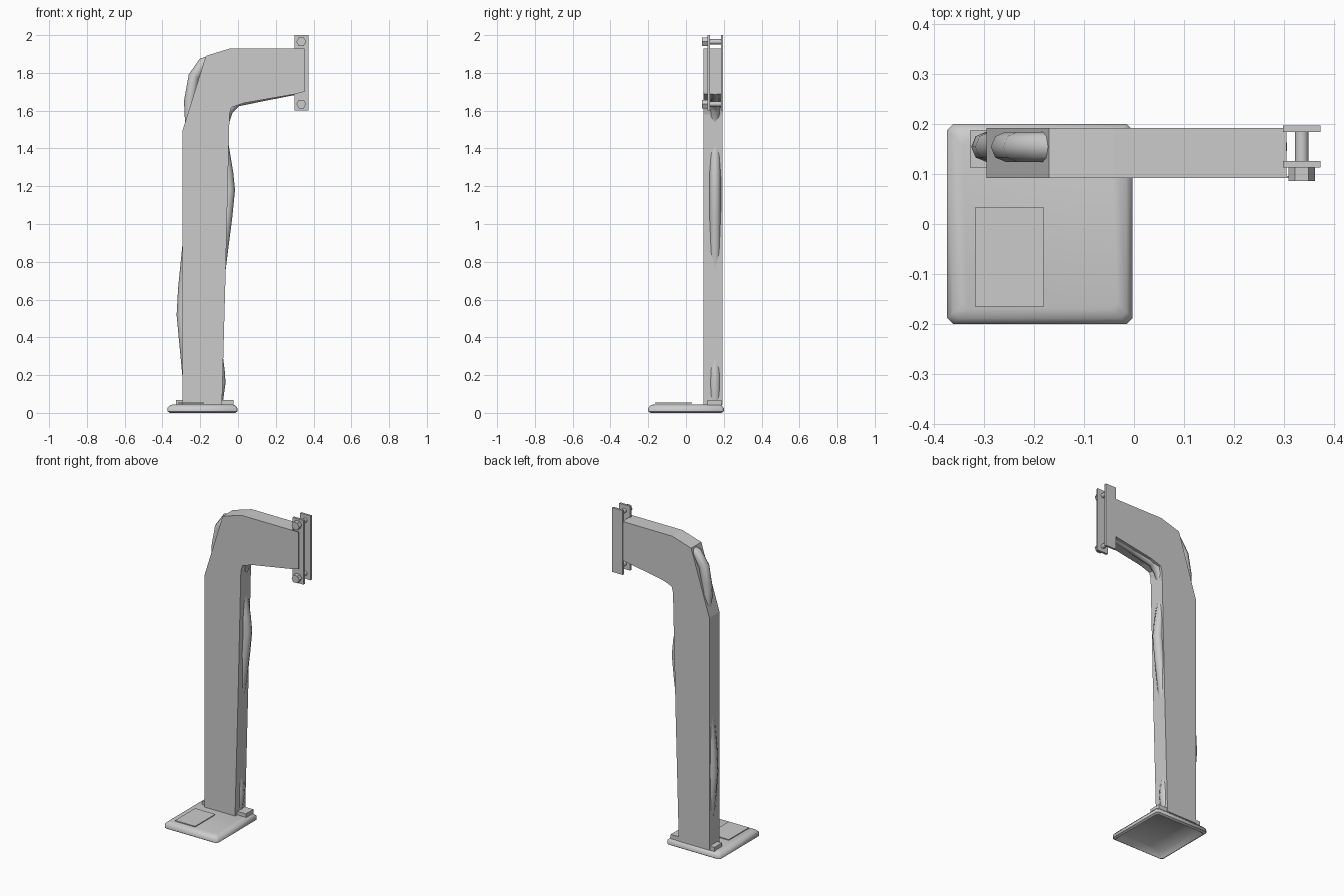
import bpy, bmesh, math
from mathutils import Matrix, Vector

cube = bpy.data.objects.get("Cube")
if cube:
    bpy.data.objects.remove(cube, do_unlink=True)

grey = bpy.data.materials.new("plain grey")
grey.use_nodes = True
grey.diffuse_color = (0.6, 0.6, 0.6, 1)
grey.node_tree.nodes["Principled BSDF"].inputs["Base Color"].default_value = (0.6, 0.6, 0.6, 1)


def add_object(name, mesh, smooth=False):
    ob = bpy.data.objects.new(name, mesh)
    bpy.context.collection.objects.link(ob)
    mesh.materials.clear()
    mesh.materials.append(grey)
    if smooth:
        bpy.ops.object.select_all(action='DESELECT')
        ob.select_set(True)
        bpy.context.view_layer.objects.active = ob
        bpy.ops.object.shade_smooth_by_angle(angle=math.radians(50))
    return ob


def finish(name, bm, smooth=False):
    bmesh.ops.recalc_face_normals(bm, faces=bm.faces)
    mesh = bpy.data.meshes.new(name)
    bm.to_mesh(mesh)
    bm.free()
    return add_object(name, mesh, smooth)


def box(name, x, y, z):
    bm = bmesh.new()
    size = Matrix.Diagonal((x[1] - x[0], y[1] - y[0], z[1] - z[0], 1))
    centre = Vector((sum(x) / 2, sum(y) / 2, sum(z) / 2))
    bmesh.ops.create_cube(bm, size=1, matrix=Matrix.Translation(centre) @ size)
    return finish(name, bm)


def extrude_profile(name, points, y0, y1):
    bm = bmesh.new()
    face = bm.faces.new([bm.verts.new((x, y0, z)) for x, z in points])
    result = bmesh.ops.extrude_face_region(bm, geom=[face])
    verts = [v for v in result["geom"] if isinstance(v, bmesh.types.BMVert)]
    bmesh.ops.translate(bm, verts=verts, vec=(0, y1 - y0, 0))
    return finish(name, bm)


def rod(name, x, z, y0, y1, radius, sides):
    bm = bmesh.new()
    place = (Matrix.Translation((x, (y0 + y1) / 2, z))
             @ Matrix.Rotation(math.pi / 2, 4, 'X')
             @ Matrix.Rotation(math.pi / 2, 4, 'Z'))
    bmesh.ops.create_cone(bm, cap_ends=True, segments=sides, radius1=radius,
                          radius2=radius, depth=y1 - y0, matrix=place)
    return finish(name, bm, sides > 6)


def hose(name, points, radius=0.03):
    curve = bpy.data.curves.new(name, 'CURVE')
    curve.dimensions = '3D'
    curve.bevel_depth = radius
    curve.bevel_resolution = 2
    curve.use_fill_caps = True
    spline = curve.splines.new('POLY')
    spline.points.add(len(points) - 1)
    for p, (x, z) in zip(spline.points, points):
        p.co = (x, 0.154, z, 1)
    temp = bpy.data.objects.new(name + " path", curve)
    bpy.context.collection.objects.link(temp)
    bpy.context.view_layer.update()
    deps = bpy.context.evaluated_depsgraph_get()
    mesh = bpy.data.meshes.new_from_object(temp.evaluated_get(deps))
    bpy.data.objects.remove(temp, do_unlink=True)
    return add_object(name, mesh, True)


# Base: chamfered slab, hollow underneath
def base_plate():
    bm = bmesh.new()
    rings = []
    # (inset from the outer edge, height), from inner ceiling out to the top
    for inset, z in [(0.035, 0.03), (0.012, 0), (0, 0.008), (0, 0.026), (0.012, 0.04), (0.03, 0.045)]:
        hx, hy, cut = 0.185 - inset, 0.2 - inset, 0.012
        loop = []
        for sx, sy in [(1, 1), (-1, 1), (-1, -1), (1, -1)]:
            pair = [(hx, hy - cut), (hx - cut, hy)]
            if sx * sy < 0:
                pair.reverse()
            loop += [bm.verts.new((-0.188 + sx * a, sy * b, z)) for a, b in pair]
        rings.append(loop)
    for low, high in zip(rings, rings[1:]):
        for i in range(len(low)):
            j = (i + 1) % len(low)
            bm.faces.new((low[i], low[j], high[j], high[i]))
    bm.faces.new(rings[0])
    bm.faces.new(rings[-1])
    finish("base_plate", bm, True)


base_plate()
box("base_panel", (-0.318, -0.18), (-0.165, 0.033), (0.049, 0.054))
box("foot_tab", (-0.327, -0.025), (0.113, 0.187), (0.04, 0.067))

# Bent column and arm
extrude_profile("column_arm", [
    (-0.295, 0.042), (-0.085, 0.042), (-0.064, 0.8), (-0.045, 1.58), (-0.035, 1.617),
    (0.03, 1.64), (0.305, 1.688), (0.305, 1.93), (-0.04, 1.93), (-0.17, 1.89), (-0.295, 1.49)],
    0.092, 0.192)
extrude_profile("arm_front_sheet", [
    (0.29, 1.685), (0.352, 1.70), (0.352, 1.93), (0.29, 1.93)], 0.092, 0.096)

# Hose loops bulging out of the column
hose("hose_lower_right", [(-0.112, 0.045), (-0.096, 0.16), (-0.1, 0.22), (-0.125, 0.42)])
hose("hose_lower_left", [(-0.26, 0.15), (-0.281, 0.37), (-0.295, 0.52), (-0.287, 0.66), (-0.258, 0.95)])
hose("hose_upper_right", [(-0.098, 0.74), (-0.06, 1.04), (-0.046, 1.18), (-0.055, 1.27), (-0.085, 1.45)])
hose("hose_bend", [(-0.245, 1.42), (-0.256, 1.65), (-0.233, 1.78), (-0.185, 1.85), (-0.12, 1.87)])
hose("hose_under_arm", [(-0.08, 1.53), (-0.055, 1.605), (-0.01, 1.65), (0.15, 1.684), (0.3, 1.713)])

# End flange: two plates clamped by two bolts
box("flange_front_plate", (0.298, 0.372), (0.113, 0.126), (1.6, 2.0))
box("flange_back_plate", (0.298, 0.372), (0.184, 0.197), (1.6, 2.0))
for label, z in (("upper", 1.965), ("lower", 1.635)):
    rod(label + "_bolt_head", 0.335, z, 0.086, 0.114, 0.026, 6)
    rod(label + "_bolt_shaft", 0.335, z, 0.12, 0.188, 0.0135, 12)
